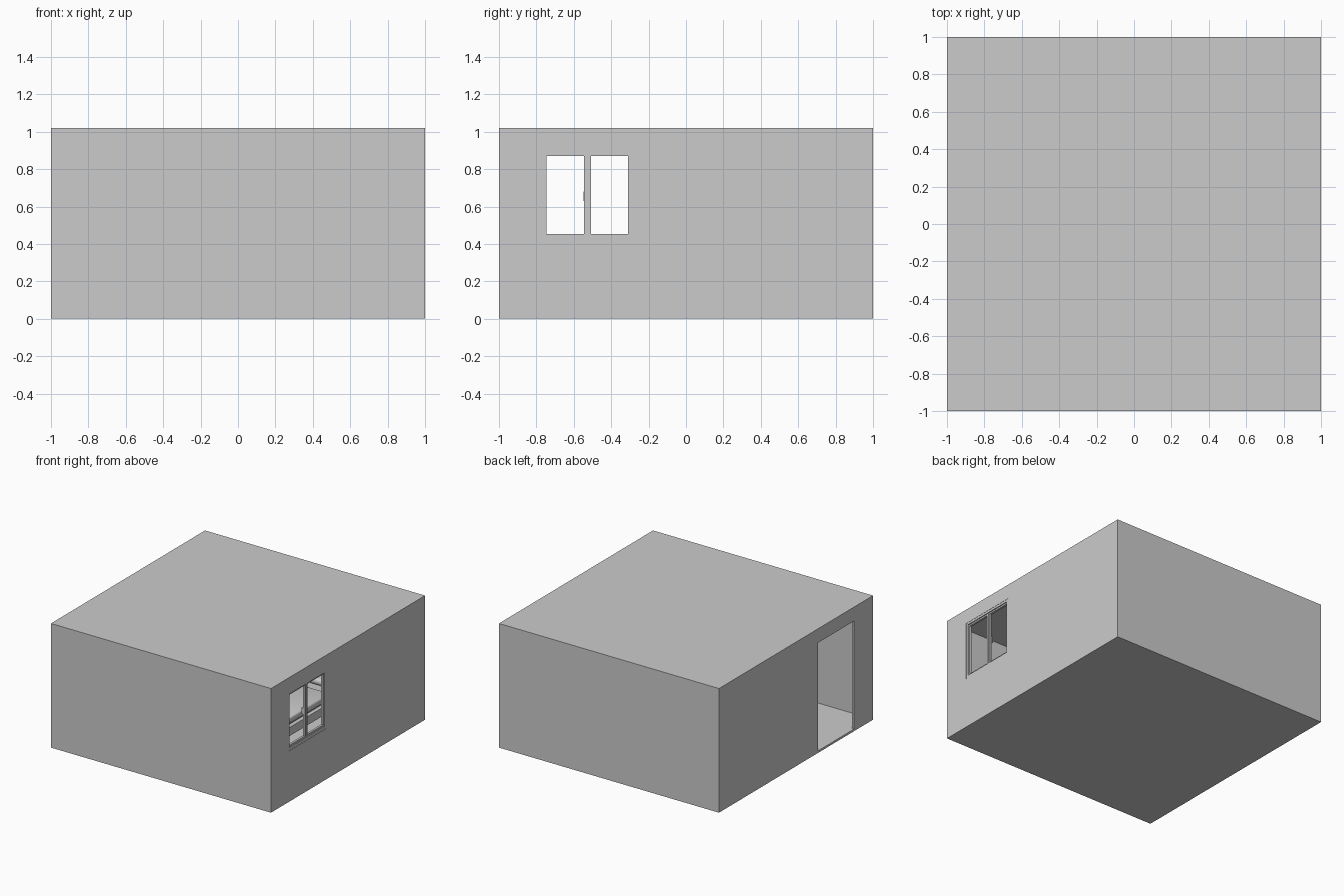
import bpy, bmesh
from mathutils import Vector

if "Cube" in bpy.data.objects:
    bpy.data.objects.remove(bpy.data.objects["Cube"])

def box(name, lo, hi, bevel=0.0, segments=3):
    bm = bmesh.new()
    bmesh.ops.create_cube(bm, size=1)
    lo, hi = Vector(lo), Vector(hi)
    for v in bm.verts:
        v.co = Vector([(lo[i] + hi[i]) / 2 + v.co[i] * (hi[i] - lo[i]) for i in range(3)])
    if bevel:
        bmesh.ops.bevel(bm, geom=bm.edges[:], offset=bevel, segments=segments,
                        profile=0.5, affect='EDGES')
        for f in bm.faces:
            f.smooth = True
    me = bpy.data.meshes.new(name)
    bm.to_mesh(me)
    bm.free()
    ob = bpy.data.objects.new(name, me)
    bpy.context.collection.objects.link(ob)
    return ob

def cut(target, name, lo, hi):
    cutter = box(name, lo, hi)
    cutter.hide_render = True
    mod = target.modifiers.new(name, 'BOOLEAN')
    mod.operation = 'DIFFERENCE'
    mod.solver = 'EXACT'
    mod.object = cutter
    bpy.context.view_layer.objects.active = target
    bpy.ops.object.modifier_apply(modifier=name)
    bpy.data.objects.remove(cutter)

def border(name, y0, y1, z0, z1, x0, x1, side, bottom):
    # rectangular frame in the right wall
    box(name + "_left", (x0, y0, z0), (x1, y0 + side, z1))
    box(name + "_right", (x0, y1 - side, z0), (x1, y1, z1))
    box(name + "_top", (x0, y0 + side, z1 - side), (x1, y1 - side, z1))
    box(name + "_bottom", (x0, y0 + side, z0), (x1, y1 - side, z0 + bottom))

# hollow room shell with door and window openings
H, T = 1.02, 0.02
room = box("room_shell", (-1, -1, 0), (1, 1, H))
cut(room, "interior", (-1 + T, -1 + T, 0.015), (1 - T, 1 - T, H - T))
cut(room, "door_opening", (-1.1, -0.755, 0.017), (-0.9, -0.285, 0.905))
cut(room, "window_opening", (0.9, -0.776, 0.417), (1.1, -0.284, 0.90))

# window: outer frame, two sashes, centre post, handles
border("window_frame", -0.776, -0.284, 0.417, 0.90, 0.968, 0.998, 0.018, 0.025)
for side, y0, y1 in (("left", -0.758, -0.533), ("right", -0.521, -0.297)):
    border("sash_" + side, y0, y1, 0.442, 0.882, 0.972, 0.990, 0.012, 0.012)
box("centre_post", (0.970, -0.533, 0.442), (0.994, -0.521, 0.882))
for side, y in (("left", -0.543), ("right", -0.511)):
    box("handle_" + side, (0.960, y - 0.004, 0.63), (0.972, y + 0.004, 0.68))

# bed glimpsed through the window
box("bed_frame", (-0.34, 0.03, 0.05), (0.40, 0.95, 0.12))
box("mattress", (-0.32, 0.05, 0.12), (0.38, 0.93, 0.19), 0.02)
box("blanket", (-0.345, 0.04, 0.15), (0.405, 0.62, 0.205), 0.015)
for i, x in enumerate((-0.14, 0.20)):
    box("pillow_%d" % i, (x - 0.14, 0.70, 0.185), (x + 0.14, 0.90, 0.24), 0.024)
for x in (-0.32, 0.34):
    for y in (0.05, 0.89):
        box("bed_leg", (x, y, 0.014), (x + 0.04, y + 0.04, 0.05))

# slatted headboard
for i in range(4):
    z = 0.20 + i * 0.05
    box("headboard_slat", (-0.34, 0.955, z), (0.40, 0.97, z + 0.035))
for x in (-0.36, 0.38):
    box("headboard_post", (x, 0.945, 0.014), (x + 0.04, 0.975, 0.40))
